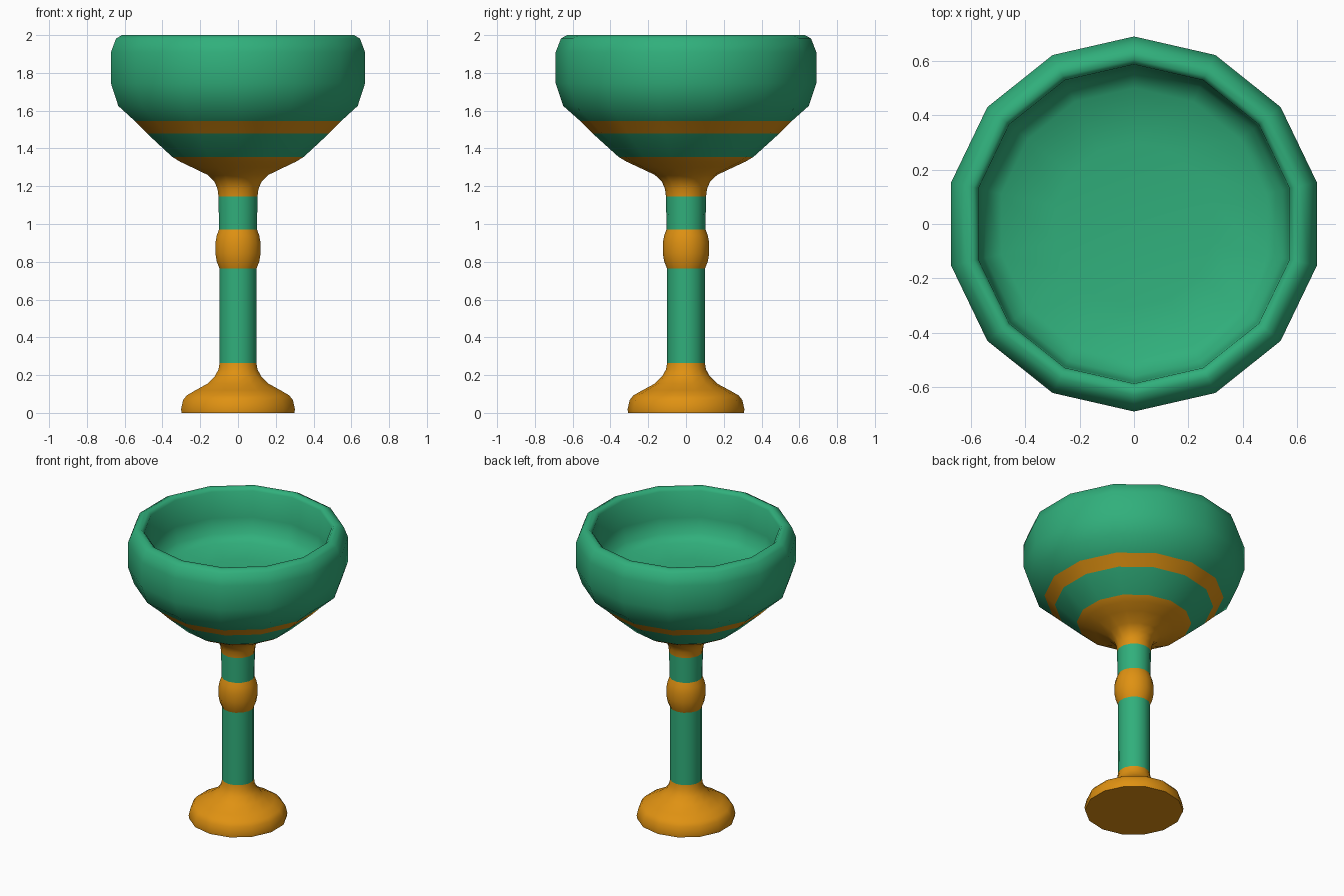
import bpy, bmesh, math

if "Cube" in bpy.data.objects:
    bpy.data.objects.remove(bpy.data.objects["Cube"])

SIDES = 14


def material(name, rgb):
    m = bpy.data.materials.new(name)
    m.diffuse_color = (*rgb, 1)
    m.use_nodes = True
    m.node_tree.nodes["Principled BSDF"].inputs["Base Color"].default_value = m.diffuse_color
    return m


green = material("jade green", (0.03, 0.43, 0.20))
amber = material("amber gold", (0.74, 0.285, 0.006))


def lathe(name, profile, mats, rule=lambda c: 0):
    """Turn (radius, z) points about z; radius 0 closes to a single point."""
    bm = bmesh.new()
    rings = []
    for r, z in profile:
        n = 1 if r == 0 else SIDES
        ring = []
        for k in range(n):
            a = math.pi / 2 + k * math.tau / SIDES
            ring.append(bm.verts.new((r * math.cos(a), r * math.sin(a), z)))
        rings.append(ring)
    for lo, hi in zip(rings, rings[1:]):
        for k in range(SIDES):
            j = (k + 1) % SIDES
            quad = [lo[k % len(lo)], lo[j % len(lo)], hi[j % len(hi)], hi[k % len(hi)]]
            f = bm.faces.new(list(dict.fromkeys(quad)))
            f.smooth = True
            f.material_index = rule(f.calc_center_median())
    me = bpy.data.meshes.new(name)
    bm.to_mesh(me)
    bm.free()
    me.set_sharp_from_angle(angle=math.radians(50))
    for m in mats:
        me.materials.append(m)
    ob = bpy.data.objects.new(name, me)
    bpy.context.collection.objects.link(ob)
    return ob


# Flared foot
lathe("foot", [(0, 0), (0.307, 0), (0.309, 0.02), (0.298, 0.068), (0.278, 0.093),
               (0.23, 0.12), (0.165, 0.155), (0.125, 0.195), (0.106, 0.23),
               (0.1, 0.265)], [amber])

# Lower stem, knob and upper stem
lathe("lower_stem", [(0.1, 0.265), (0.101, 0.765)], [green])
lathe("knob", [(0.101, 0.765), (0.115, 0.8), (0.123, 0.845), (0.123, 0.9),
               (0.115, 0.94), (0.103, 0.972)], [amber])
lathe("upper_stem", [(0.103, 0.972), (0.106, 1.145)], [green])


# Bowl: amber neck and band, green elsewhere, hollow inside
def bowl_colour(c):
    return 1 if c.z < 1.355 or 1.48 < c.z < 1.545 else 0


lathe("bowl", [(0.106, 1.145), (0.111, 1.185), (0.128, 1.225), (0.165, 1.26),
               (0.25, 1.3), (0.315, 1.33), (0.358, 1.356), (0.495, 1.48),
               (0.56, 1.545), (0.65, 1.625), (0.69, 1.745), (0.69, 1.91),
               (0.662, 1.982), (0.63, 2.0), (0.605, 2.0), (0.587, 1.98),
               (0.582, 1.8), (0.56, 1.7), (0.5, 1.66), (0.3, 1.635), (0, 1.625)],
      [green, amber],
      lambda c: bowl_colour(c) if c.z < 1.6 else 0)
